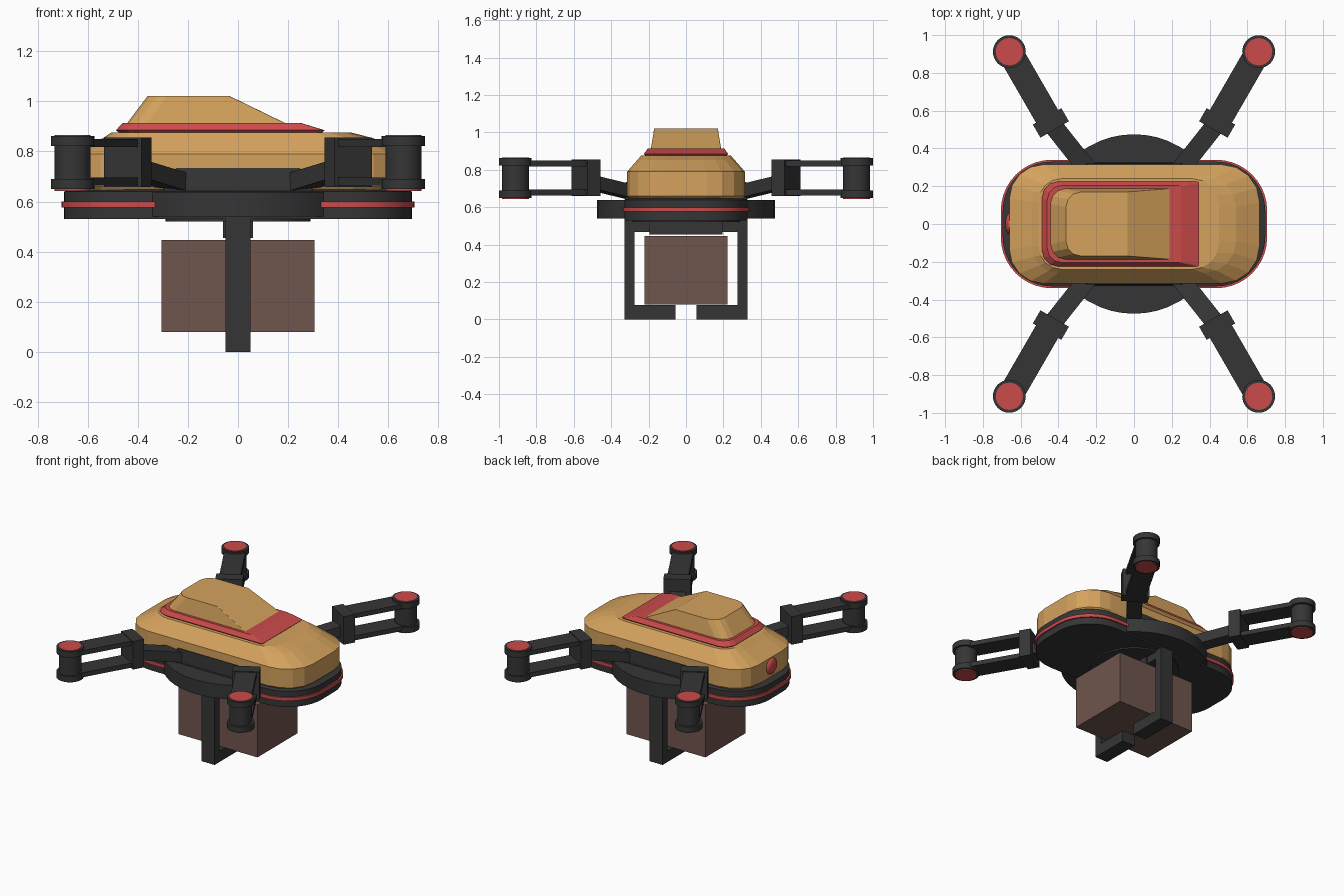
import bpy
from math import cos, sin, pi, radians
from mathutils import Vector, Matrix

if "Cube" in bpy.data.objects:
    bpy.data.objects.remove(bpy.data.objects["Cube"])


def material(name, rgb):
    m = bpy.data.materials.new(name)
    m.diffuse_color = (*rgb, 1)
    m.use_nodes = True
    m.node_tree.nodes["Principled BSDF"].inputs["Base Color"].default_value = m.diffuse_color
    return m


ORANGE = material("orange", (0.66, 0.36, 0.11))
RED = material("red", (0.60, 0.07, 0.07))
DARK = material("dark", (0.036, 0.036, 0.036))
BROWN = material("brown", (0.16, 0.09, 0.075))


def mesh_object(name, verts, faces, mat):
    me = bpy.data.meshes.new(name)
    me.from_pydata(verts, [], faces)
    me.materials.append(mat)
    ob = bpy.data.objects.new(name, me)
    bpy.context.collection.objects.link(ob)
    return ob


def ring(z, x0, x1, hy, r0, r1, n):
    """Rounded rectangle: r0 rounds the -x corners, r1 the +x corners."""
    pts = []
    for cx, cy, r, a in ((x1 - r1, hy - r1, r1, 0), (x0 + r0, hy - r0, r0, 90),
                         (x0 + r0, r0 - hy, r0, 180), (x1 - r1, r1 - hy, r1, 270)):
        for i in range(n + 1):
            t = radians(a + 90 * i / n)
            pts.append((cx + r * cos(t), cy + r * sin(t), z))
    return pts


def loft(name, rings, mat, n=4):
    verts = [p for r in rings for p in ring(*r, n)]
    k = 4 * (n + 1)
    faces = [list(range(k))[::-1], list(range(len(verts) - k, len(verts)))]
    for j in range(len(rings) - 1):
        for i in range(k):
            a, b = j * k + i, j * k + (i + 1) % k
            faces.append((a, b, b + k, a + k))
    return mesh_object(name, verts, faces, mat)


def smooth(ob):
    bpy.ops.object.select_all(action='DESELECT')
    ob.select_set(True)
    bpy.context.view_layer.objects.active = ob
    bpy.ops.object.shade_smooth_by_angle(angle=radians(35))


def cylinder(name, x, y, z0, z1, r, mat, n=32):
    circle = [(x + r * cos(2 * pi * i / n), y + r * sin(2 * pi * i / n)) for i in range(n)]
    verts = [(*p, z) for z in (z0, z1) for p in circle]
    faces = [list(range(n))[::-1], list(range(n, 2 * n))]
    faces += [(i, (i + 1) % n, n + (i + 1) % n, n + i) for i in range(n)]
    ob = mesh_object(name, verts, faces, mat)
    smooth(ob)


def beam(name, p, q, width, height, mat):
    """Box running from p to q, with its height kept close to vertical."""
    p, q = Vector(p), Vector(q)
    u = (q - p).normalized()
    side = Vector((0, 0, 1)).cross(u).normalized() * width / 2
    up = Vector((0, 0, height / 2))
    verts = [e + s * side + t * up for e in (p, q) for s, t in ((-1, -1), (1, -1), (1, 1), (-1, 1))]
    faces = [(0, 3, 2, 1), (4, 5, 6, 7)] + [(i, (i + 1) % 4, 4 + (i + 1) % 4, 4 + i) for i in range(4)]
    return mesh_object(name, verts, faces, mat)


def box(name, x0, x1, y0, y1, z0, z1, mat):
    return beam(name, (x0, (y0 + y1) / 2, (z0 + z1) / 2), (x1, (y0 + y1) / 2, (z0 + z1) / 2),
                y1 - y0, z1 - z0, mat)


# Chassis: rounded base plate, red stripe, round centre disc
smooth(loft("base_plate", [(0.53, -0.695, 0.695, 0.33, 0.26, 0.26),
                           (0.64, -0.695, 0.695, 0.33, 0.26, 0.26),
                           (0.65, -0.66, 0.66, 0.30, 0.23, 0.23)], DARK, 10))
smooth(loft("base_stripe", [(0.577, -0.705, 0.705, 0.34, 0.27, 0.27),
                            (0.60, -0.705, 0.705, 0.34, 0.27, 0.27)], RED, 10))
cylinder("centre_disc", 0, 0, 0.54, 0.638, 0.475, DARK, 48)
cylinder("bottom_plate", 0, 0, 0.52, 0.54, 0.29, DARK)
loft("side_panels", [(0.63, -0.305, 0.305, 0.325, 0.001, 0.001),
                     (0.66, -0.29, 0.29, 0.325, 0.001, 0.001),
                     (0.735, -0.245, 0.245, 0.320, 0.001, 0.001)], DARK, 1)

# Upper shell, red trim and canopy
loft("body_shell", [(0.645, -0.65, 0.65, 0.305, 0.18, 0.20),
                    (0.66, -0.66, 0.665, 0.315, 0.18, 0.20),
                    (0.79, -0.66, 0.665, 0.315, 0.18, 0.20),
                    (0.853, -0.54, 0.54, 0.26, 0.14, 0.17),
                    (0.876, -0.505, 0.45, 0.24, 0.12, 0.14)], ORANGE)
loft("canopy_trim", [(0.87, -0.47, 0.33, 0.21, 0.08, 0.01),
                     (0.885, -0.487, 0.345, 0.225, 0.085, 0.01),
                     (0.914, -0.46, 0.25, 0.205, 0.08, 0.01)], RED, 3)
loft("canopy", [(0.91, -0.445, 0.195, 0.188, 0.08, 0.005),
                (1.022, -0.36, -0.035, 0.17, 0.08, 0.005)], ORANGE, 3)

# Rear light
bpy.ops.mesh.primitive_uv_sphere_add(segments=20, ring_count=12, radius=1, location=(-0.66, 0, 0.73))
light = bpy.context.object
light.name = "rear_light"
light.data.transform(Matrix.Diagonal((0.022, 0.055, 0.055, 1)))
light.data.materials.append(RED)
smooth(light)

# Gripper and cargo
box("gripper_mount", -0.06, 0.06, -0.195, 0.195, 0.455, 0.53, DARK)
box("gripper_crossbar", -0.05, 0.05, -0.33, 0.33, 0.467, 0.533, DARK)
for s, label in ((-1, "front"), (1, "back")):
    ya, yb, yc = sorted((s * 0.275, s * 0.33)), sorted((s * 0.055, s * 0.33)), None
    box(label + "_gripper_leg", -0.05, 0.05, *ya, 0.04, 0.53, DARK)
    box(label + "_gripper_foot", -0.05, 0.05, *yb, 0, 0.077, DARK)
box("cargo_crate", -0.306, 0.306, -0.222, 0.222, 0.08, 0.446, BROWN)

# Four arms, each with a rotor hub at its tip
for sx in (-1, 1):
    for sy in (-1, 1):
        tag = ("left_" if sx < 0 else "right_") + ("front_" if sy < 0 else "back_")
        mx, my = sx * 0.66, sy * 0.912

        def along(d, z):
            return (sx * (0.44 + d * 0.5), sy * (0.535 + d * 0.866), z)

        beam(tag + "arm_link", (sx * 0.23, sy * 0.27, 0.675), (sx * 0.42, sy * 0.51, 0.733), 0.10, 0.072, DARK)
        beam(tag + "arm_bracket", along(-0.04, 0.757), along(0.04, 0.757), 0.174, 0.196, DARK)
        for z, part in ((0.834, "upper_bar"), (0.68, "lower_bar")):
            beam(tag + part, along(0, z), along(0.42, z), 0.135, 0.032, DARK)
        cylinder(tag + "rotor_hub", mx, my, 0.65, 0.86, 0.072, DARK)
        for z0, z1, part in ((0.645, 0.692, "lower"), (0.817, 0.864, "upper")):
            zm = (z0 + z1) / 2
            cylinder(tag + part + "_flange", mx, my, zm - 0.018, zm + 0.022, 0.087, DARK)
        cylinder(tag + "top_cap", mx, my, 0.84, 0.866, 0.072, RED)
        cylinder(tag + "bottom_cap", mx, my, 0.643, 0.66, 0.072, RED)
